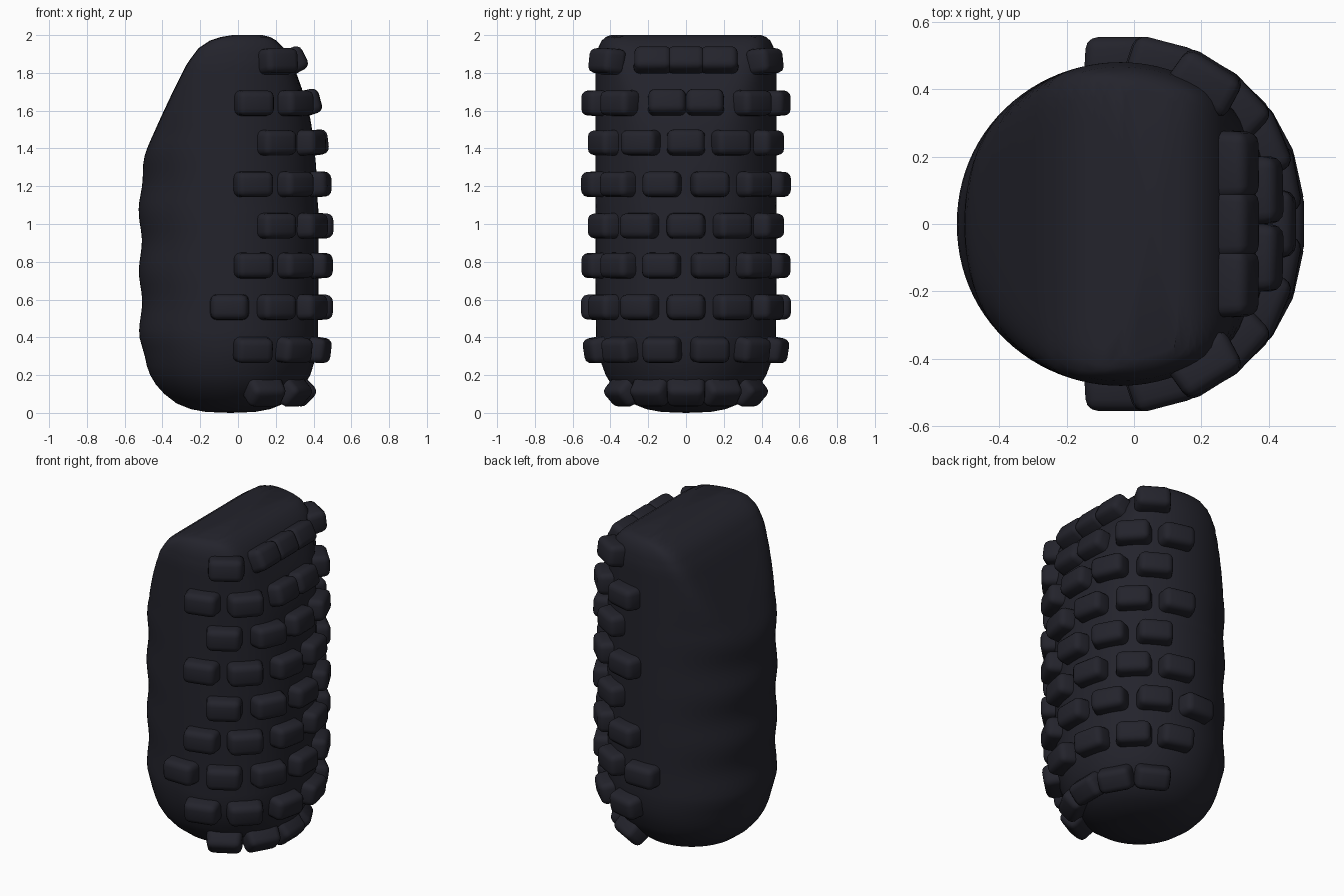
import bpy, bmesh, math
from mathutils import Vector, Matrix

if "Cube" in bpy.data.objects:
    bpy.data.objects.remove(bpy.data.objects["Cube"])

rubber = bpy.data.materials.new("dark rubber")
rubber.use_nodes = True
COLOUR = (0.017, 0.017, 0.025, 1)
rubber.diffuse_color = COLOUR
bsdf = next(n for n in rubber.node_tree.nodes if n.type == 'BSDF_PRINCIPLED')
bsdf.inputs["Base Color"].default_value = COLOUR
bsdf.inputs["Roughness"].default_value = 0.7

CX = -0.04  # axis of the round body

# (z, radius of the round body)
RADIUS = [(0.005, 0.13), (0.02, 0.21), (0.05, 0.285), (0.1, 0.35), (0.15, 0.395),
          (0.2, 0.425), (0.3, 0.462), (0.4, 0.477), (1.0, 0.48), (1.85, 0.48),
          (1.93, 0.466), (1.97, 0.447), (1.99, 0.425), (2.0, 0.40)]
# (z, x of the flattened left and right limits of the section)
LIMIT_LO = [(0, -0.62), (1.1, -0.62), (1.35, -0.515), (1.5, -0.44), (1.7, -0.345),
            (1.85, -0.27), (1.93, -0.21), (1.97, -0.15), (1.99, -0.09), (2.0, -0.03)]
LIMIT_HI = [(0, 0.46), (1.0, 0.47), (1.3, 0.435), (1.55, 0.39), (1.7, 0.345),
            (1.85, 0.29), (1.93, 0.245), (1.97, 0.205), (1.99, 0.17), (2.0, 0.13)]


def lerp(table, z):
    if z <= table[0][0]:
        return table[0][1]
    for (z0, v0), (z1, v1) in zip(table, table[1:]):
        if z <= z1:
            return v0 + (v1 - v0) * (z - z0) / (z1 - z0)
    return table[-1][1]


def mid(z):
    if z < 1.1:
        return CX
    return (lerp(LIMIT_LO, z) + lerp(LIMIT_HI, z)) / 2


def surface(t, z):
    """Point on the body: a round section softly cut by two flat limits."""
    m, r, c, s = mid(z), lerp(RADIUS, z), math.cos(t), math.sin(t)
    if 0.25 < z < 1.5 and c < 0:  # gentle ripples on the smooth side
        r += 0.009 * c * c * math.cos((z - 0.43) * math.tau / 0.32)
    o = m - CX
    round_d = -o * c + math.sqrt(max(r * r - (o * s) ** 2, 1e-6))
    lim = (lerp(LIMIT_HI, z) - m) if c > 0 else (m - lerp(LIMIT_LO, z))
    flat_d = lim / max(abs(c), 1e-4)
    p = 14
    d = (round_d ** -p + flat_d ** -p) ** (-1 / p)
    return Vector((m + d * c, d * s, z))


def finish(name, bm, angle):
    bmesh.ops.recalc_face_normals(bm, faces=bm.faces)
    me = bpy.data.meshes.new(name)
    bm.to_mesh(me)
    bm.free()
    me.materials.append(rubber)
    ob = bpy.data.objects.new(name, me)
    bpy.context.collection.objects.link(ob)
    bpy.ops.object.select_all(action='DESELECT')
    ob.select_set(True)
    bpy.context.view_layer.objects.active = ob
    bpy.ops.object.shade_smooth_by_angle(angle=math.radians(angle))


# Body lofted from rings
N = 96
levels = [0.005, 0.01, 0.02, 0.035, 0.05, 0.075, 0.1, 0.125, 0.15, 0.175, 0.2, 0.25, 0.3, 0.35]
levels += [0.4 + 0.04 * i for i in range(37)]
levels += [1.87, 1.9, 1.93, 1.95, 1.97, 1.98, 1.99, 2.0]
bm = bmesh.new()
rings = [[bm.verts.new(surface(math.tau * i / N, z)) for i in range(N)] for z in levels]
for a, b in zip(rings, rings[1:]):
    for i in range(N):
        j = (i + 1) % N
        bm.faces.new((a[i], a[j], b[j], b[i]))
for ring, zc in ((rings[0], 0.0), (rings[-1], 2.0)):
    tip = bm.verts.new((sum(v.co.x for v in ring) / N, 0, zc))
    for i in range(N):
        bm.faces.new((ring[i], ring[(i + 1) % N], tip))
finish("body", bm, 60)


def add_block(bm, x, y, z):
    """One rounded tread block sitting on the body, facing outward."""
    t = math.atan2(y, x - mid(z))
    e = 0.03
    across = (surface(t + e, z) - surface(t - e, z)).normalized()
    up = (surface(t, z + e) - surface(t, z - e)).normalized()
    out = across.cross(up).normalized()
    across = Vector((0, 0, 1)).cross(out).normalized()
    up = out.cross(across)
    part = bmesh.new()
    bmesh.ops.create_cube(part, size=1)
    for v in part.verts:
        taper = 0.92 if v.co.x > 0 else 1.0
        v.co = Vector((v.co.x * 0.13, v.co.y * 0.21 * taper, v.co.z * 0.14 * taper))
    bmesh.ops.bevel(part, geom=part.edges[:], offset=0.034, segments=3,
                    profile=0.5, affect='EDGES')
    rot = Matrix((out, across, up)).transposed().to_4x4()
    part.transform(Matrix.Translation(surface(t, z) + out * 0.012) @ rot)
    tmp = bpy.data.meshes.new("block_tmp")
    part.to_mesh(tmp)
    part.free()
    bm.from_mesh(tmp)
    bpy.data.meshes.remove(tmp)


# Tread rows: height and (x, y) of the blocks on one side, mirrored across y
ODD = [(0.45, 0), (0.40, 0.255), (0.21, 0.44)]
EVEN = [(0.44, 0.135), (0.31, 0.365), (0.09, 0.5)]
ROWS = [
    (1.86, [(0.30, 0), (0.30, 0.185), (0.21, 0.42)]),
    (1.64, [(0.38, 0.105), (0.31, 0.365), (0.09, 0.5)]),
    (1.43, ODD),
    (1.21, EVEN),
    (0.99, ODD),
    (0.78, EVEN),
    (0.56, ODD + [(-0.045, 0.5)]),
    (0.335, EVEN),
    (0.12, [(0.33, 0), (0.29, 0.185), (0.14, 0.33)]),
]
for n, (z, spots) in enumerate(ROWS, 1):
    bm = bmesh.new()
    for x, y in spots:
        for side in ((1, -1) if y else (1,)):
            add_block(bm, x, y * side, z)
    finish(f"tread_row_{n}", bm, 40)
